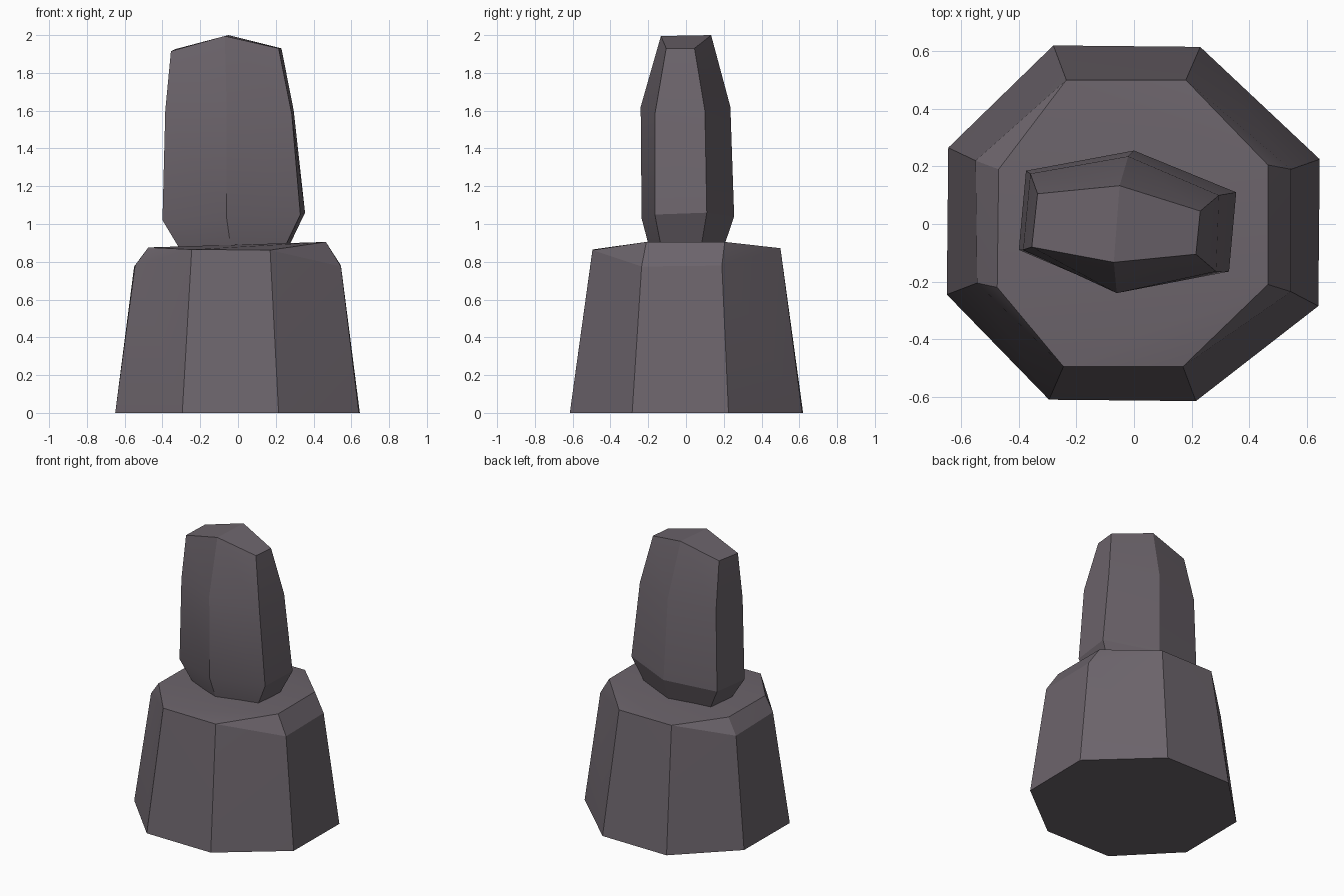
import bpy, bmesh, math

if "Cube" in bpy.data.objects:
    bpy.data.objects.remove(bpy.data.objects["Cube"])

stone = bpy.data.materials.new("dark grey stone")
stone.diffuse_color = (0.15, 0.128, 0.148, 1)
stone.use_nodes = True
stone.node_tree.nodes["Principled BSDF"].inputs["Base Color"].default_value = stone.diffuse_color


def finish(bm, name):
    bmesh.ops.recalc_face_normals(bm, faces=bm.faces)
    mesh = bpy.data.meshes.new(name)
    bm.to_mesh(mesh)
    bm.free()
    mesh.materials.append(stone)
    obj = bpy.data.objects.new(name, mesh)
    bpy.context.collection.objects.link(obj)
    bpy.ops.object.select_all(action='DESELECT')
    obj.select_set(True)
    bpy.context.view_layer.objects.active = obj
    bpy.ops.object.shade_smooth_by_angle(angle=math.radians(20))


# Pedestal: rough tapered octagon with chamfered left and right shoulders
foot = [(-.28, .62), (.23, .615), (.645, .225), (.64, -.285),
        (.215, -.615), (-.295, -.61), (-.65, -.245), (-.645, .265)]
shoulder = [(.545, .19, .78), (.545, -.235, .775), (-.545, -.205, .78), (-.55, .22, .775)]
rim = [(-.235, .5, .872), (.18, .5, .872), (.465, .205, .905), (.465, -.21, .905),
       (.17, -.495, .862), (-.245, -.495, .865), (-.475, -.22, .876), (-.47, .19, .876)]
bm = bmesh.new()
for p in [(x, y, 0) for x, y in foot] + shoulder + rim:
    bm.verts.new(p)
bmesh.ops.convex_hull(bm, input=bm.verts)
bmesh.ops.dissolve_limit(bm, angle_limit=0.01, verts=bm.verts, edges=bm.edges)
finish(bm, "pedestal")

# Standing stone: six-sided rings lofted from the sunk end to the ridged top
rings = [
    [(0, .18, .82), (.24, .07, .82), (.22, -.12, .82),
     (-.03, -.18, .82), (-.28, -.06, .82), (-.26, .12, .82)],
    [(0, .255, 1.04), (.355, .11, 1.06), (.33, -.165, 1.05),
     (-.06, -.235, 1.03), (-.4, -.09, 1.02), (-.375, .185, 1.03)],
    [(-.02, .235, 1.62), (.295, .1, 1.6), (.285, -.165, 1.58),
     (-.06, -.24, 1.62), (-.385, -.09, 1.6), (-.36, .175, 1.6)],
    [(-.05, .133, 2), (.23, .045, 1.93), (.215, -.105, 1.93),
     (-.07, -.133, 1.995), (-.355, -.08, 1.915), (-.335, .105, 1.925)]]
bm = bmesh.new()
loops = [[bm.verts.new(p) for p in ring] for ring in rings]
for a, b in zip(loops, loops[1:]):
    for i in range(6):
        j = (i + 1) % 6
        bm.faces.new((a[i], a[j], b[j], b[i]))
bm.faces.new(loops[0])
top = loops[-1]
bm.faces.new((top[0], top[1], top[2], top[3]))
bm.faces.new((top[3], top[4], top[5], top[0]))
finish(bm, "standing_stone")
